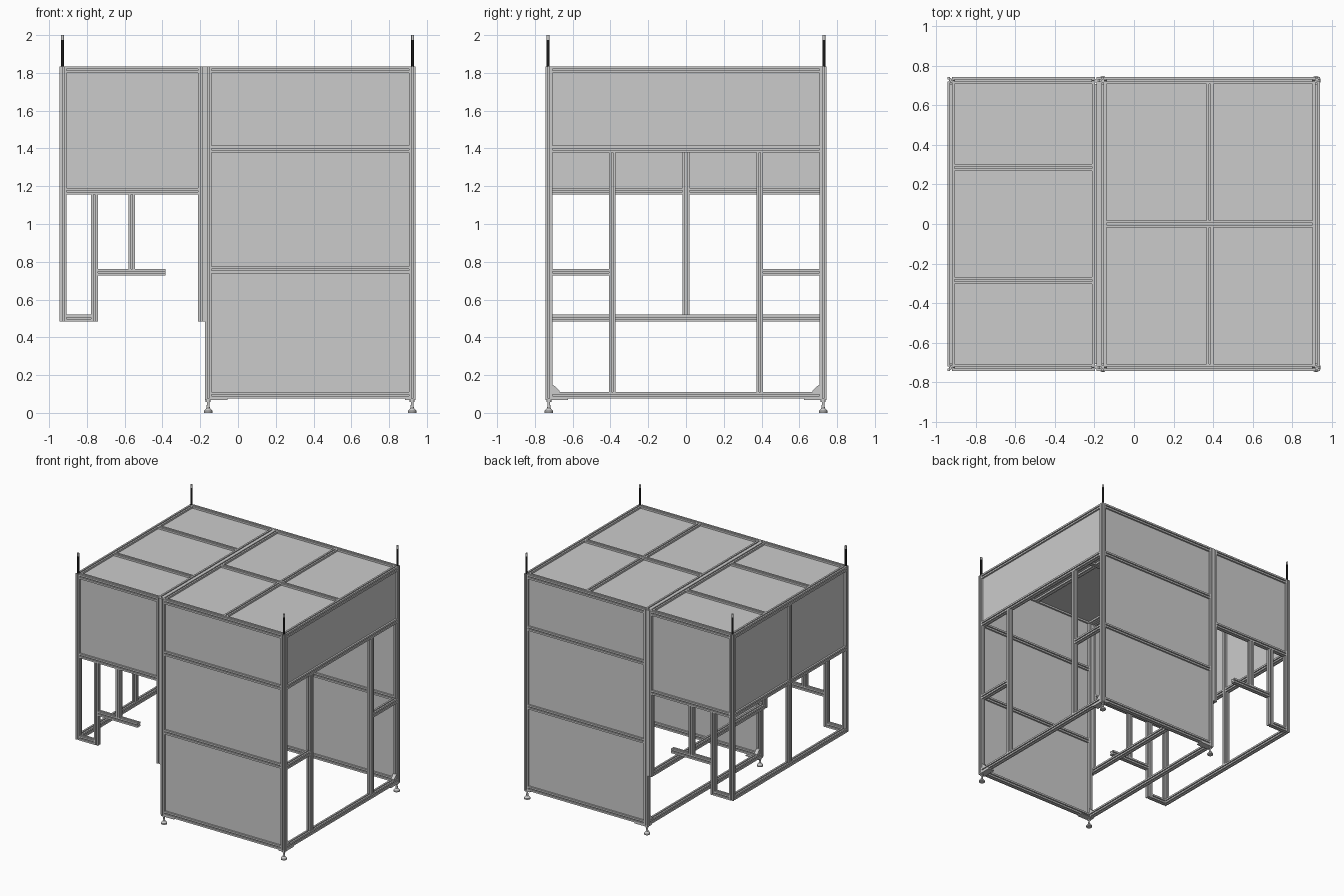
import bpy, bmesh
from mathutils import Vector, Matrix

if "Cube" in bpy.data.objects:
    bpy.data.objects.remove(bpy.data.objects["Cube"])

H = 0.018                      # half width of the frame profile
XL, XA, XB, XR = -0.926, -0.194, -0.158, 0.922   # frame lines across x
Y = 0.726                      # front / back frame line
TOP, LOW, LIFT = 1.817, 0.093, 0.502             # beam centre heights


def finish(name, bm):
    bmesh.ops.recalc_face_normals(bm, faces=bm.faces)
    me = bpy.data.meshes.new(name)
    bm.to_mesh(me)
    bm.free()
    ob = bpy.data.objects.new(name, me)
    bpy.context.collection.objects.link(ob)
    return ob


def prism(name, pts, vec):
    bm = bmesh.new()
    f = bm.faces.new([bm.verts.new(p) for p in pts])
    r = bmesh.ops.extrude_face_region(bm, geom=[f])
    bmesh.ops.translate(bm, vec=vec, verts=[v for v in r["geom"] if isinstance(v, bmesh.types.BMVert)])
    return finish(name, bm)


def beam(name, a, b):
    """Slotted square extrusion along one axis from a to b."""
    a, b = Vector(a), Vector(b)
    d = b - a
    k = max(range(3), key=lambda i: abs(d[i]))
    s, dep = 0.004, 0.009
    side = [(-H, -H), (-s, -H), (-s, -H + dep), (s, -H + dep), (s, -H)]
    pts = []
    for _ in range(4):
        for u, v in side:
            p = a.copy()
            p[(k + 1) % 3] += u
            p[(k + 2) % 3] += v
            pts.append(p)
        side = [(-v, u) for u, v in side]
    return prism(name, pts, d)


def box(name, lo, hi):
    bm = bmesh.new()
    bmesh.ops.create_cube(bm, size=1)
    lo, hi = Vector(lo), Vector(hi)
    for v in bm.verts:
        v.co = Vector([(lo[i] + hi[i]) / 2 + v.co[i] * (hi[i] - lo[i]) for i in range(3)])
    return finish(name, bm)


def panel(name, lo, hi):
    """Thin sheet; the axis where lo equals hi is its thickness."""
    lo, hi = Vector(lo), Vector(hi)
    for i in range(3):
        if lo[i] == hi[i]:
            lo[i] -= 0.003
            hi[i] += 0.003
    return box(name, lo, hi)


def lathe(name, x, y, prof, seg=20):
    bm = bmesh.new()
    for (r0, z0), (r1, z1) in zip(prof, prof[1:]):
        if z1 > z0:
            bmesh.ops.create_cone(bm, cap_ends=True, segments=seg, radius1=r0, radius2=r1, depth=z1 - z0,
                                  matrix=Matrix.Translation((x, y, (z0 + z1) / 2)))
    ob = finish(name, bm)
    for p in ob.data.polygons:
        p.use_smooth = len(p.vertices) == 4 and abs(p.normal.z) < 0.95
    return ob


black = bpy.data.materials.new("black")
black.diffuse_color = (0.01, 0.01, 0.01, 1)
black.use_nodes = True
black.node_tree.nodes["Principled BSDF"].inputs["Base Color"].default_value = black.diffuse_color

for s, side in ((-1, "front"), (1, "back")):
    y = s * Y
    # upright posts
    for n, x, z in (("left_post", XL, 0.484), ("left_middle_post", XA, 0.484),
                    ("right_middle_post", XB, 0.075), ("right_post", XR, 0.075)):
        beam(f"{side}_{n}", (x, y, z), (x, y, 1.835))
    # right bay wall: rails and panels
    rails = [LOW, 0.757, 1.397, TOP]
    for z in rails:
        beam(f"{side}_wall_rail", (XB + H, y, z), (XR - H, y, z))
    for z0, z1 in zip(rails, rails[1:]):
        panel(f"{side}_wall_panel", (XB + H / 2, y, z0 + H / 2), (XR - H / 2, y, z1 - H / 2))
    # left bay upper wall
    for z in (1.173, TOP):
        beam(f"{side}_left_rail", (XL + H, y, z), (XA - H, y, z))
    panel(f"{side}_left_panel", (XL + H / 2, y, 1.173), (XA - H / 2, y, TOP))
    # hanging loop and T bracket under the left bay
    beam(f"{side}_loop_post", (-0.76, y, 0.484), (-0.76, y, 1.155))
    beam(f"{side}_loop_foot", (XL + H, y, LIFT), (-0.76 - H, y, LIFT))
    beam(f"{side}_hanger", (-0.563, y, 0.763), (-0.563, y, 1.155))
    beam(f"{side}_hanger_arm", (-0.742, y, 0.745), (-0.385, y, 0.745))
    # right end doorway posts and short rails
    beam(f"{side}_door_post", (XR, s * 0.39, LOW + H), (XR, s * 0.39, 1.379))
    beam(f"{side}_door_rail", (XR, s * (Y - H), 0.745), (XR, s * (0.39 + H), 0.745))
    # roof beam of the left bay
    beam(f"{side}_roof_beam", (XL + H, s * 0.286, TOP), (XA - H, s * 0.286, TOP))
    # corner gussets
    for x in (XB, XR):
        yi = s * (Y - H)
        prism(f"{side}_gusset", [(x - 0.014, yi, 0.111), (x - 0.014, yi - s * 0.038, 0.111),
                                 (x - 0.014, yi - s * 0.038, 0.117), (x - 0.014, yi - s * 0.006, 0.148),
                                 (x - 0.014, yi, 0.148)], Vector((0.028, 0, 0)))
    # levelling feet with mounting plates
    for x, lo, hi, w in ((XB, -0.175, -0.055, 0.055), (XR, 0.885, 0.94, 0.12)):
        ya, yb = sorted((s * 0.744, s * (0.744 - w)))
        box(f"{side}_foot_plate", (lo, ya, 0.067), (hi, yb, 0.075))
        lathe(f"{side}_foot", x, y, [(0.023, 0), (0.023, 0.010), (0.009, 0.026), (0.007, 0.045),
                                     (0.007, 0.058), (0.013, 0.058), (0.013, 0.067)])
    # roof corner rods with grey tips
    for x in (-0.929, 0.925):
        rod = lathe(f"{side}_rod", x, s * 0.73, [(0.008, 1.835), (0.008, 1.975)])
        rod.data.materials.append(black)
        lathe(f"{side}_rod_tip", x, s * 0.73, [(0.008, 1.975), (0.008, 2.0)])

# beams running front to back
for n, x, z in (("left_top", XL, TOP), ("left_sill", XL, 1.173), ("left_base", XL, LIFT),
                ("middle_top_a", XA, TOP), ("middle_base_a", XA, LIFT),
                ("middle_top_b", XB, TOP), ("middle_base_b", XB, LOW),
                ("right_top", XR, TOP), ("right_lintel", XR, 1.397), ("right_base", XR, LOW)):
    if n == "left_sill":
        for s in (-1, 1):
            beam("left_sill_beam", (x, s * H, z), (x, s * (Y - H), z))
    else:
        beam(n + "_beam", (x, -Y + H, z), (x, Y - H, z))

# left end: centre post and two panels
beam("left_centre_post", (XL, 0, LIFT + H), (XL, 0, TOP - H))
for s in (-1, 1):
    a, b = sorted((s * H / 2, s * (Y - H / 2)))
    panel("left_end_panel", (XL, a, 1.173), (XL, b, TOP))
# right end upper panel
panel("right_end_panel", (XR, -Y + H / 2, 1.397), (XR, Y - H / 2, TOP))

# right bay roof: cross beams and four panels
RX = 0.384
beam("roof_long_beam", (XB + H, 0, TOP), (XR - H, 0, TOP))
for s in (-1, 1):
    beam("roof_cross_beam", (RX, s * H, TOP), (RX, s * (Y - H), TOP))
    a, b = sorted((s * H / 2, s * (Y - H / 2)))
    for x0, x1 in ((XB, RX), (RX, XR)):
        panel("right_roof_panel", (x0 + H / 2, a, TOP), (x1 - H / 2, b, TOP))
# left bay roof panels
ys = [-Y, -0.286, 0.286, Y]
for a, b in zip(ys, ys[1:]):
    panel("left_roof_panel", (XL + H / 2, a + H / 2, TOP), (XA - H / 2, b - H / 2, TOP))
